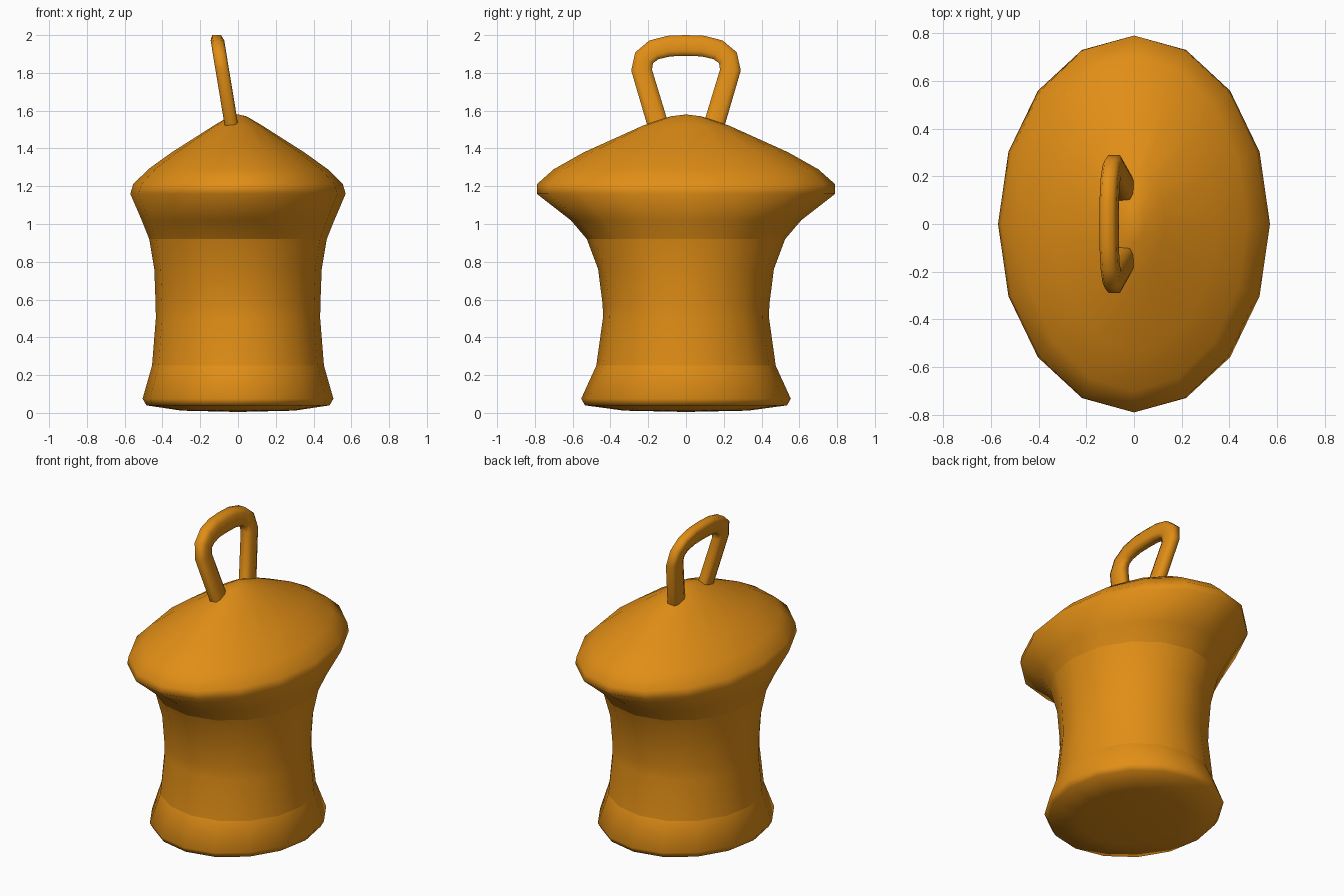
import bpy, bmesh, math
from mathutils import Vector

if "Cube" in bpy.data.objects:
    bpy.data.objects.remove(bpy.data.objects["Cube"])

mat = bpy.data.materials.new("orange")
mat.diffuse_color = (0.75, 0.27, 0.008, 1)
mat.use_nodes = True
mat.node_tree.nodes["Principled BSDF"].inputs["Base Color"].default_value = mat.diffuse_color


def loft(bm, rings, closed=False):
    """Bridge consecutive vertex rings with quads."""
    n = len(rings[0])
    pairs = list(zip(rings, rings[1:])) + ([(rings[-1], rings[0])] if closed else [])
    for a, b in pairs:
        for i in range(n):
            j = (i + 1) % n
            bm.faces.new((a[i], a[j], b[j], b[i]))


def finish(bm, name):
    bmesh.ops.recalc_face_normals(bm, faces=bm.faces)
    for f in bm.faces:
        f.smooth = True
    me = bpy.data.meshes.new(name)
    bm.to_mesh(me)
    bm.free()
    me.materials.append(mat)
    ob = bpy.data.objects.new(name, me)
    bpy.context.collection.objects.link(ob)
    return ob


# Body: oval 16-sided rings (half width, half depth, height)
PROFILE = [
    (0.30, 0.33, 0.012), (0.485, 0.535, 0.04), (0.505, 0.555, 0.075),
    (0.455, 0.475, 0.25), (0.435, 0.44, 0.50), (0.436, 0.441, 0.57),
    (0.443, 0.465, 0.76), (0.47, 0.525, 0.92), (0.51, 0.61, 1.02),
    (0.57, 0.79, 1.16), (0.555, 0.79, 1.21), (0.475, 0.70, 1.29),
    (0.35, 0.54, 1.38), (0.13, 0.23, 1.52), (0.045, 0.08, 1.57),
]
SIDES = 16
bm = bmesh.new()
rings = []
for rx, ry, z in PROFILE:
    rings.append([bm.verts.new((rx * math.cos(2 * math.pi * i / SIDES),
                                ry * math.sin(2 * math.pi * i / SIDES), z))
                  for i in range(SIDES)])
loft(bm, rings)
for ring, z in ((rings[0], 0.005), (rings[-1], 1.58)):
    tip = bm.verts.new((0, 0, z))
    for i in range(SIDES):
        bm.faces.new((ring[i], ring[(i + 1) % SIDES], tip))
# Shading creases at the shoulder and above the foot
for k in (3, 7):
    for i in range(SIDES):
        bm.edges.get((rings[k][i], rings[k][(i + 1) % SIDES])).smooth = False
finish(bm, "body")

# Handle: leaning loop swept with a rounded-rectangle section
half = [(0.12, 1.43), (0.147, 1.52), (0.235, 1.815), (0.222, 1.88),
        (0.17, 1.922), (0.09, 1.942)]
path = half + [(0, 1.945)] + [(-y, z) for y, z in reversed(half)]
section = [(1, 0.5), (0.65, 1), (-0.65, 1), (-1, 0.5),
           (-1, -0.5), (-0.65, -1), (0.65, -1), (1, -0.5)]
bm = bmesh.new()
rings = []
for k, p in enumerate(path):
    p = Vector(p)
    d1 = (p - Vector(path[max(k - 1, 0)]))
    d2 = (Vector(path[min(k + 1, len(path) - 1)]) - p)
    t = (d1.normalized() + d2.normalized()).normalized()
    normal = Vector((t.y, -t.x))
    ring = []
    for u, v in section:
        q = p + normal * v * 0.055
        x = -0.036 - (q.y - 1.53) * 0.165 + u * 0.036
        ring.append(bm.verts.new((x, q.x, q.y)))
    rings.append(ring)
loft(bm, rings)
bm.faces.new(rings[0])
bm.faces.new(rings[-1])
finish(bm, "handle")
